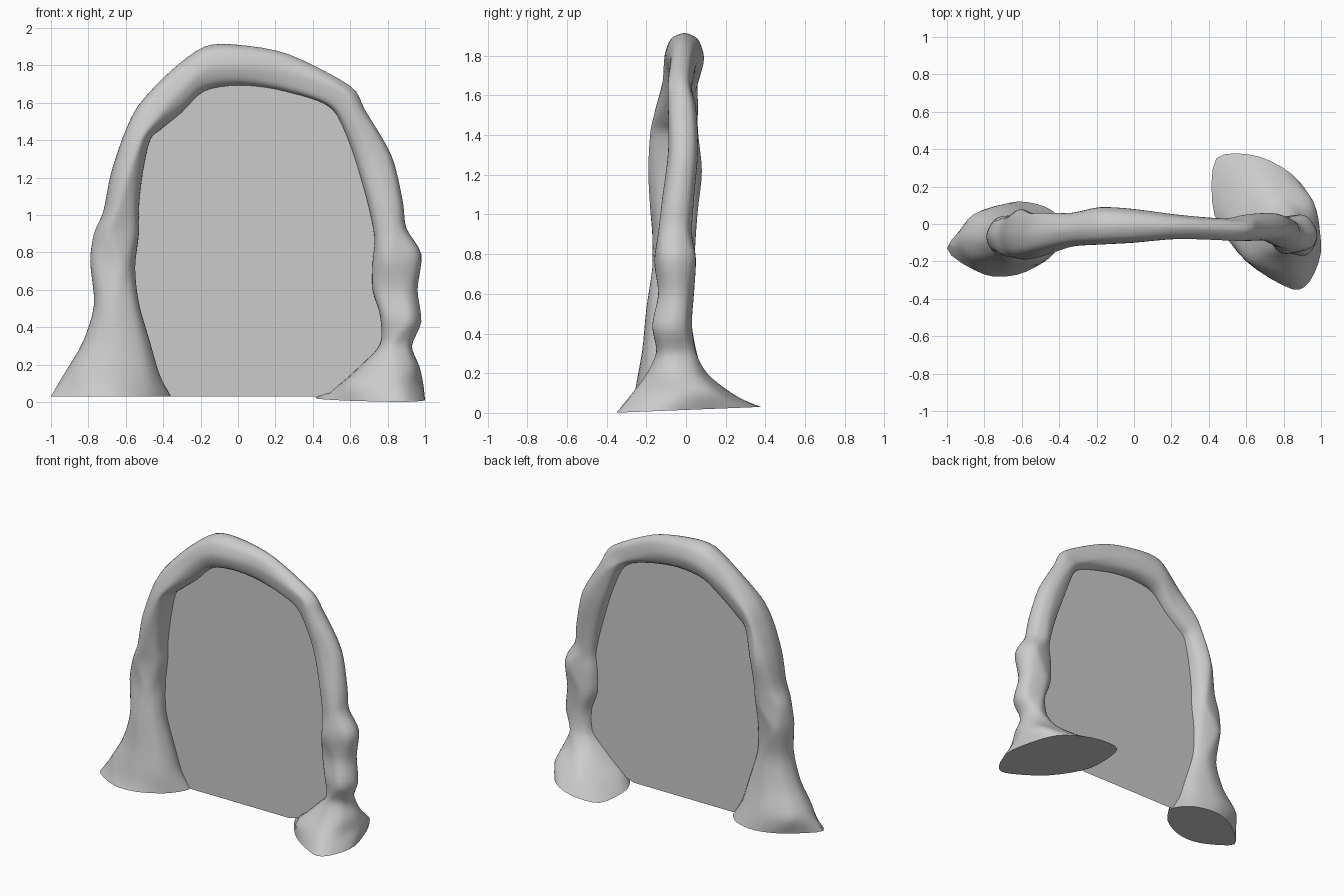
import bpy
import bmesh
from mathutils import Vector

cube = bpy.data.objects.get("Cube")
if cube:
    bpy.data.objects.remove(cube, do_unlink=True)

stone = bpy.data.materials.new("grey stone")
stone.use_nodes = True
grey = (0.6, 0.6, 0.6, 1)
stone.diffuse_color = grey
stone.node_tree.nodes["Principled BSDF"].inputs["Base Color"].default_value = grey

# Each section: inner x, inner z, outer x, outer z, front y, back y, ridge lean
left_leg = [
    (-.42, .15, -.93, .15, -.25, .10, 0),
    (-.47, .32, -.83, .32, -.22, .05, 0),
    (-.53, .53, -.77, .52, -.20, .02, .1),
    (-.55, .72, -.79, .75, -.17, .04, -.3),
    (-.53, .90, -.77, .90, -.17, .05, .3),
    (-.53, 1.03, -.72, 1.02, -.18, .06, .2),
    (-.51, 1.22, -.68, 1.22, -.19, .08, -.1),
    (-.47, 1.40, -.61, 1.43, -.18, .06, -.3),
]
crown = [
    (-.41, 1.46, -.53, 1.59, -.16, .06, -.3),
    (-.30, 1.55, -.36, 1.77, -.12, .06, -.1),
    (-.18, 1.66, -.18, 1.90, -.11, .09, 0),
    (0, 1.69, 0, 1.91, -.10, .08, 0),
    (.20, 1.67, .27, 1.86, -.08, .05, .1),
    (.43, 1.61, .60, 1.69, -.09, .03, .4),
    (.53, 1.53, .68, 1.56, -.09, .05, .1),
]
right_leg = [
    (.62, 1.31, .82, 1.32, -.09, .06, -.1),
    (.69, 1.08, .88, 1.08, -.12, .04, 0),
    (.73, .88, .90, .93, -.14, .03, .1),
    (.72, .75, .98, .79, -.16, .05, -.3),
    (.72, .60, .96, .60, -.14, .04, .2),
    (.76, .46, .98, .43, -.17, .03, .3),
    (.76, .31, .93, .30, -.15, .05, -.2),
    (.66, .20, .97, .19, -.20, .11, .1),
    (.55, .10, .99, .10, -.27, .23, .3),
]

# Foot outlines: outer tip, round the front, inner tip, round the back
left_sole = [(-1, -.13), (-.8, -.27), (-.62, -.27), (-.45, -.18),
             (-.36, -.04), (-.45, .08), (-.62, .12), (-.8, .06)]
right_sole = [(1, -.1), (.95, -.29), (.85, -.35), (.6, -.2),
              (.43, .05), (.44, .35), (.67, .36), (.89, .22)]


def section_ring(section):
    """Eight points round the arch, leaning the front and back ridges."""
    ix, iz, ox, oz, front, back, lean = section
    inner, outer = Vector((ix, 0, iz)), Vector((ox, 0, oz))
    mid, half = (inner + outer) / 2, (outer - inner) / 2
    cy, hy = (front + back) / 2, (back - front) / 2
    ring = []
    for u, v in ((1, 0), (.74, -.7), (lean, -1), (-.74, -.7),
                 (-1, 0), (-.74, .7), (-lean, 1), (.74, .7)):
        ring.append(mid + half * u + Vector((0, cy + hy * v, 0)))
    return ring


def spline(a, b, c, d, t, tension=.42):
    """Smooth step from b to c."""
    m, n = (c - a) * tension, (d - b) * tension
    s = t * t * (3 - 2 * t)
    return b.lerp(c, s) + m * (t * (1 - t) ** 2) - n * (t * t * (1 - t))


def refine(points, steps, closed):
    """Insert smooth points along a row or round a ring."""
    n = len(points)
    pick = (lambda i: points[i % n]) if closed else (lambda i: points[min(max(i, 0), n - 1)])
    out = []
    for i in range(n if closed else n - 1):
        for k in range(steps):
            t = k / steps
            # Even out the parameter so the rows stay regular
            a, b, c, d = (pick(i + j) for j in (-1, 0, 1, 2))
            m, q = (c - a) * .42, (d - b) * .42
            s = t * t * (3 - 2 * t)
            out.append(b.lerp(c, s) + m * (t * (1 - t) ** 2) - q * (t * t * (1 - t)))
    return out if closed else out + [points[-1]]


def add_object(name, bm):
    mesh = bpy.data.meshes.new(name)
    bm.to_mesh(mesh)
    bm.free()
    mesh.materials.append(stone)
    obj = bpy.data.objects.new(name, mesh)
    bpy.context.collection.objects.link(obj)
    return obj


# Arch: lofted skin from one foot to the other, with flat soles
controls = [[Vector((x, y, .03)) for x, y in left_sole]]
controls += [section_ring(s) for s in left_leg + crown + right_leg]
controls.append([Vector((x, y, .015 + .04 * y)) for x, y in right_sole])
rows = [refine([ring[i] for ring in controls], 4, False) for i in range(8)]
rings = [refine(list(ring), 4, True) for ring in zip(*rows)]

bm = bmesh.new()
loops = [[bm.verts.new(p) for p in ring] for ring in rings]
for low, high in zip(loops, loops[1:]):
    for i in range(len(low)):
        j = (i + 1) % len(low)
        bm.faces.new((low[i], low[j], high[j], high[i]))
bm.faces.new(loops[0])
bm.faces.new(loops[-1])
bmesh.ops.recalc_face_normals(bm, faces=bm.faces)
arch = add_object("arch", bm)
bpy.context.view_layer.objects.active = arch
arch.select_set(True)
bpy.ops.object.shade_smooth_by_angle(angle=.8)

# Panel: flat sheet filling the opening, its edge tucked inside the arch
bm = bmesh.new()
edge = []
for ring in controls:
    p = ring[4] if ring in (controls[0], controls[-1]) else ring[4].lerp(ring[0], .25)
    edge.append(bm.verts.new((p.x, -.03, max(p.z, .03))))
bm.faces.new(edge)
bmesh.ops.triangulate(bm, faces=bm.faces)
bmesh.ops.recalc_face_normals(bm, faces=bm.faces)
add_object("opening_panel", bm)
